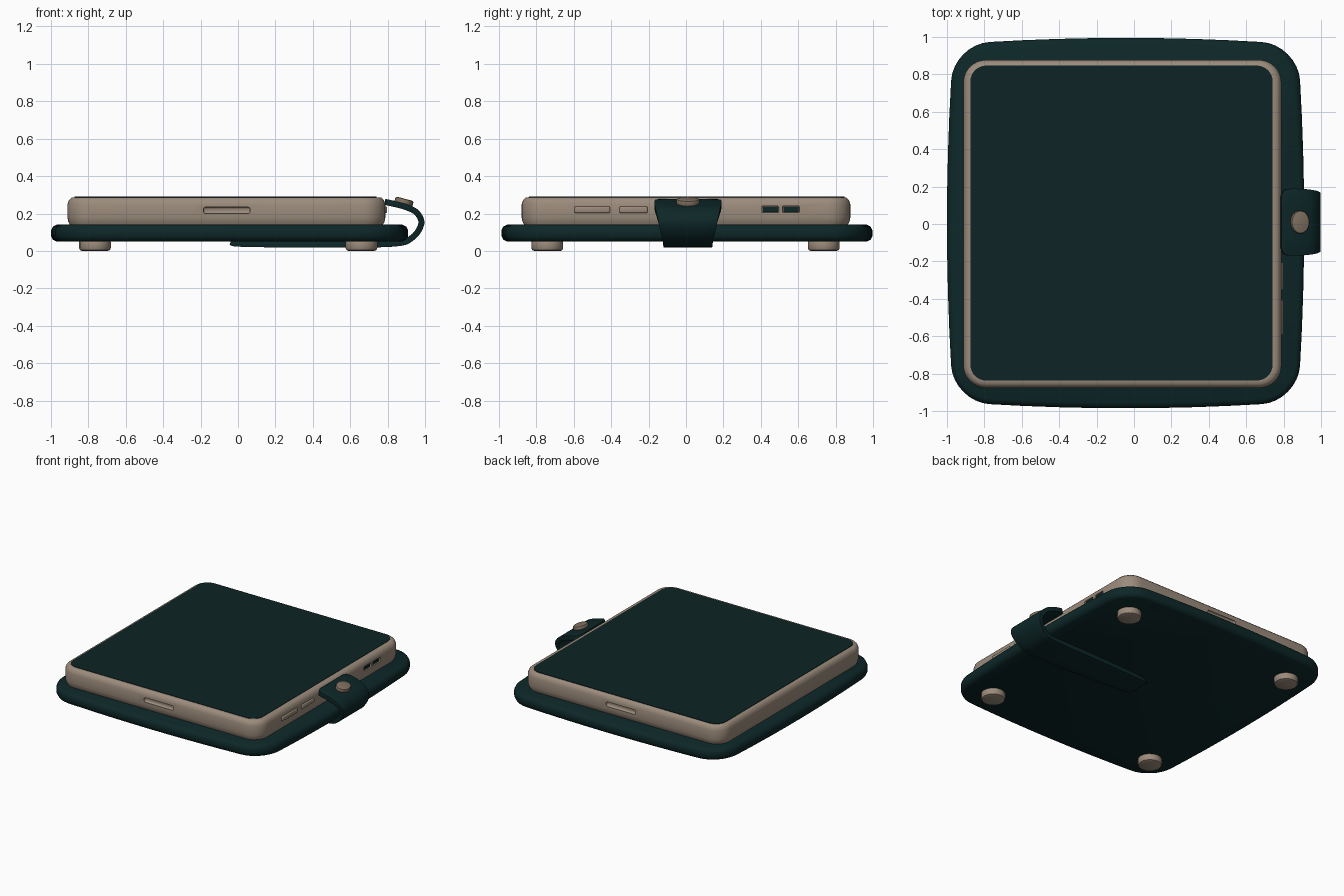
import bpy
import bmesh
import math
from mathutils import Vector

cube = bpy.data.objects.get("Cube")
if cube:
    bpy.data.objects.remove(cube, do_unlink=True)


def material(name, rgb):
    mat = bpy.data.materials.new(name)
    mat.use_nodes = True
    color = (*rgb, 1)
    mat.diffuse_color = color
    bsdf = mat.node_tree.nodes["Principled BSDF"]
    bsdf.inputs["Base Color"].default_value = color
    bsdf.inputs["Roughness"].default_value = 0.7
    return mat


TEAL = material("dark teal", (0.004, 0.02, 0.021))
SCREEN = material("screen teal", (0.004, 0.017, 0.018))
TAN = material("warm tan", (0.33, 0.26, 0.20))
BROWN = material("button brown", (0.22, 0.165, 0.12))


def add_object(name, bm, mat):
    bmesh.ops.recalc_face_normals(bm, faces=bm.faces)
    mesh = bpy.data.meshes.new(name)
    bm.to_mesh(mesh)
    bm.free()
    mesh.materials.append(mat)
    obj = bpy.data.objects.new(name, mesh)
    bpy.context.collection.objects.link(obj)
    return obj


def finish(obj, angle=40):
    """Apply the modifiers and smooth all but the sharp edges."""
    bpy.ops.object.select_all(action="DESELECT")
    obj.select_set(True)
    bpy.context.view_layer.objects.active = obj
    bpy.ops.object.convert(target="MESH")
    bpy.ops.object.shade_smooth_by_angle(angle=math.radians(angle))
    return obj


def rounded_slab(name, mat, center, half, radius, section, bulge=0.0, steps=8):
    """Rounded rectangle lofted through (inset, z) section points."""
    bm = bmesh.new()
    rings = []
    for inset, z in section:
        ring = []
        r = radius - inset
        for k, (sx, sy) in enumerate([(1, 1), (-1, 1), (-1, -1), (1, -1)]):
            for i in range(steps + 1):
                a = math.pi / 2 * (k + i / steps)
                x = sx * (half[0] - radius) + r * math.cos(a)
                y = sy * (half[1] - radius) + r * math.sin(a)
                ring.append((x, y))
            # extra points along the straight side so that it can bow out
            nsx, nsy = [(-1, 1), (-1, -1), (1, -1), (1, 1)][k]
            end = Vector((nsx * (half[0] - radius) + r * math.cos(a),
                          nsy * (half[1] - radius) + r * math.sin(a)))
            start = Vector(ring[-1])
            ring += [tuple(start.lerp(end, t / 8)) for t in range(1, 8)]
        verts = []
        for x, y in ring:
            u, v = x / half[0], y / half[1]
            bx = x - bulge * u * v * v
            by = y - bulge * v * u * u
            verts.append(bm.verts.new((center[0] + bx, center[1] + by, z)))
        rings.append(verts)
    n = len(rings[0])
    for low, high in zip(rings, rings[1:]):
        for i in range(n):
            j = (i + 1) % n
            bm.faces.new((low[i], low[j], high[j], high[i]))
    bm.faces.new(rings[0])
    bm.faces.new(rings[-1])
    return add_object(name, bm, mat)


def box(name, mat, center, size, bevel=0.0):
    bm = bmesh.new()
    bmesh.ops.create_cube(bm, size=1)
    bmesh.ops.scale(bm, vec=size, verts=bm.verts)
    bmesh.ops.translate(bm, vec=center, verts=bm.verts)
    if bevel:
        bmesh.ops.bevel(bm, geom=bm.edges[:], offset=bevel, segments=3,
                        profile=0.5, affect="EDGES")
    return add_object(name, bm, mat)


def disc(name, mat, center, radii, depth, tilt=0.0, sides=16):
    bm = bmesh.new()
    bmesh.ops.create_cone(bm, cap_ends=True, segments=sides,
                          radius1=1, radius2=1, depth=depth)
    bmesh.ops.scale(bm, vec=(radii[0], radii[1], 1), verts=bm.verts)
    rims = [e for e in bm.edges if abs(e.verts[0].co.z - e.verts[1].co.z) < 1e-5]
    bmesh.ops.bevel(bm, geom=rims, offset=depth * 0.25, segments=2,
                    profile=0.5, affect="EDGES")
    obj = add_object(name, bm, mat)
    obj.location = center
    obj.rotation_euler.y = tilt
    return finish(obj)


# Cover plate with soft rounded rim
cover = rounded_slab("cover_plate", TEAL, (-0.045, 0.005), (0.955, 0.99), 0.2,
                     [(0.03, 0.05), (0.01, 0.06), (0, 0.08), (0, 0.11),
                      (0.01, 0.13), (0.03, 0.14)], bulge=0.035)
finish(cover)

# Tablet body
body = rounded_slab("tablet_body", TAN, (-0.062, 0), (0.85, 0.877), 0.12,
                    [(0.02, 0.13), (0.005, 0.155), (0, 0.18), (0, 0.25),
                     (0.008, 0.272), (0.022, 0.285), (0.04, 0.287)])

# Long slots front and back, and two ports on the left side
cutters = [box("slot_cutter", TAN, (-0.06, s * 0.88, 0.217),
               (0.25, 0.04, 0.035), 0.012) for s in (-1, 1)]
cutters += [box("port_cutter", TAN, (0.79, y, 0.222), (0.03, 0.09, 0.035), 0.006)
            for y in (0.45, 0.56)]
for cutter in cutters:
    cutter.hide_render = True
    mod = body.modifiers.new("cut", "BOOLEAN")
    mod.operation = "DIFFERENCE"
    mod.solver = "EXACT"
    mod.object = cutter
finish(body)
for cutter in cutters:
    bpy.data.objects.remove(cutter, do_unlink=True)

for i, y in enumerate((0.45, 0.56)):
    box(f"port_lining_{i + 1}", TEAL, (0.778, y, 0.222), (0.006, 0.08, 0.028))

# Side keys
for i, (y, length) in enumerate([(-0.5, 0.19), (-0.28, 0.15)]):
    finish(box(f"side_key_{i + 1}", TAN, (0.787, y, 0.22),
               (0.02, length, 0.035), 0.008))

# Screen panel
screen = rounded_slab("screen", SCREEN, (-0.067, 0.005), (0.808, 0.842), 0.085,
                      [(0, 0.283), (0, 0.29)])
finish(screen)

# Feet
for sx, x in (("right", -0.765), ("left", 0.66)):
    for sy, y in (("front", -0.74), ("back", 0.735)):
        disc(f"foot_{sy}_{sx}", TAN, (x, y, 0.032), (0.085, 0.085), 0.064)

# Closing strap: a ribbon along (x, z, half width), from under the cover up and over
path = [Vector(p) for p in [
    (-0.04, 0.048, 0.07), (0.02, 0.038, 0.10), (0.4, 0.034, 0.12),
    (0.82, 0.038, 0.13), (0.93, 0.07, 0.135), (0.98, 0.145, 0.155),
    (0.955, 0.205, 0.17), (0.89, 0.237, 0.178), (0.81, 0.257, 0.175),
    (0.785, 0.262, 0.14)]]


def smooth_path(points, steps=5):
    ends = [points[0] * 2 - points[1]] + points + [points[-1] * 2 - points[-2]]
    result = []
    for a, b, c, d in zip(ends, ends[1:], ends[2:], ends[3:]):
        for i in range(steps):
            t = i / steps
            result.append(0.5 * (2 * b + (c - a) * t + (2 * a - 5 * b + 4 * c - d) * t * t
                                 + (3 * b - a - 3 * c + d) * t ** 3))
    return result + [points[-1]]


bm = bmesh.new()
rows = []
for x, z, w in smooth_path(path):
    rows.append([bm.verts.new((x, 0.01 + w * s, z)) for s in (-1, -0.5, 0, 0.5, 1)])
for low, high in zip(rows, rows[1:]):
    for i in range(4):
        bm.faces.new((low[i], low[i + 1], high[i + 1], high[i]))
strap = add_object("closing_strap", bm, TEAL)
solid = strap.modifiers.new("thickness", "SOLIDIFY")
solid.thickness = 0.032
solid.offset = 0
bevel = strap.modifiers.new("soft_edges", "BEVEL")
bevel.width = 0.008
bevel.segments = 2
bevel.limit_method = "ANGLE"
bevel.angle_limit = math.radians(50)
finish(strap, 50)

# Snap button on the strap
disc("snap_button", BROWN, (0.887, 0.01, 0.262), (0.05, 0.062), 0.035, math.radians(15))
